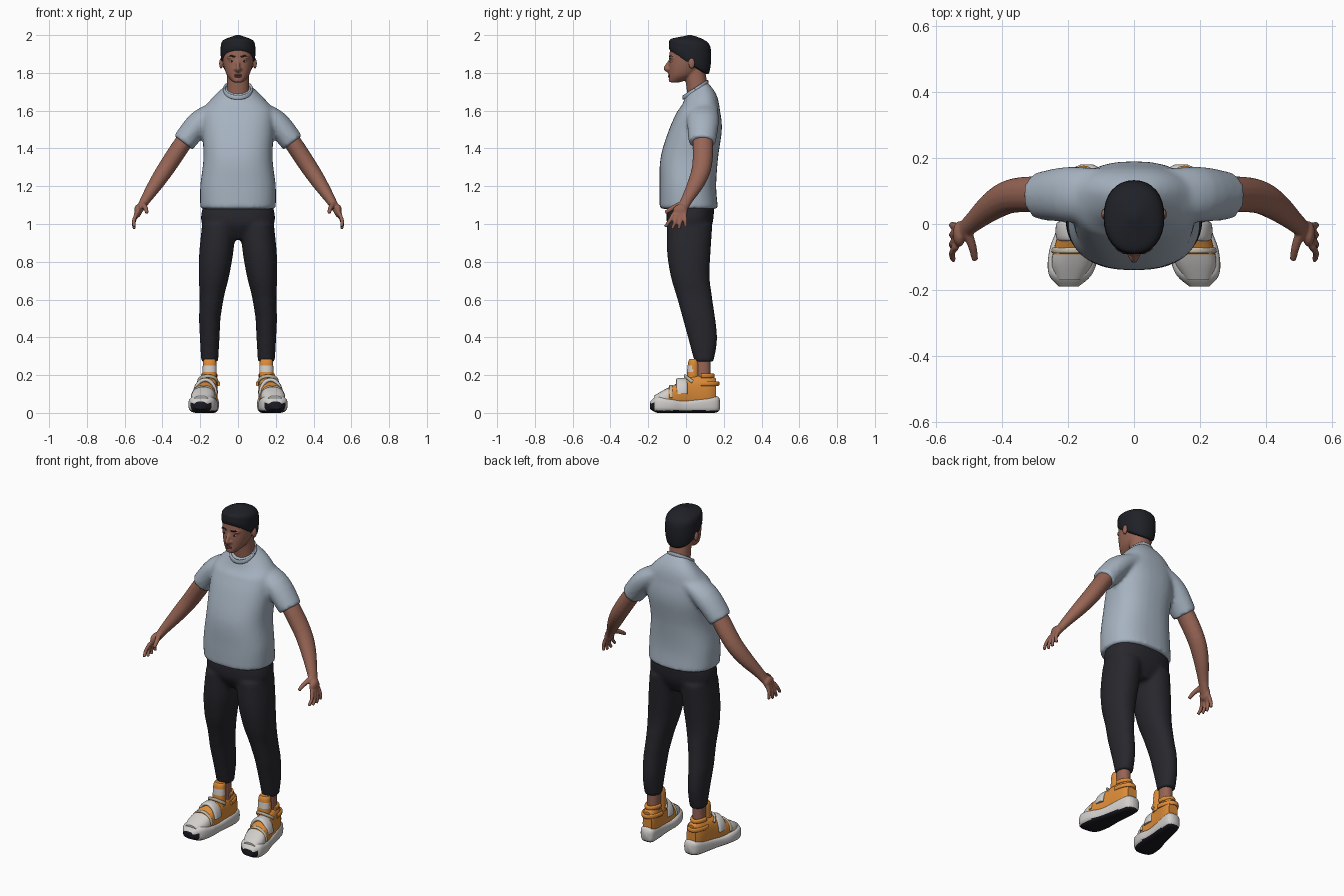
import bpy, bmesh, math
from mathutils import Vector

cube = bpy.data.objects.get("Cube")
if cube:
    bpy.data.objects.remove(cube, do_unlink=True)


def material(name, *rgb):
    mat = bpy.data.materials.new(name)
    mat.use_nodes = True
    mat.diffuse_color = (*rgb, 1)
    mat.node_tree.nodes["Principled BSDF"].inputs["Base Color"].default_value = (*rgb, 1)
    return mat


SHIRT = material("pale blue cotton", .38, .45, .53)
PANTS = material("charcoal fabric", .02, .02, .026)
HAIR = material("black hair", .014, .015, .02)
SKIN = material("brown skin", .31, .13, .09)
LIPS = material("lip brown", .22, .08, .06)
ORANGE = material("orange suede", .72, .26, .04)
WHITE = material("off white rubber", .64, .62, .6)
CREAM = material("cream strap", .56, .5, .38)
DARK = material("dark rubber", .01, .01, .015)

X, Y, Z = Vector((1, 0, 0)), Vector((0, 1, 0)), Vector((0, 0, 1))


def spline(rows, steps):
    """Catmull-Rom curve through rows of numbers."""
    rows = [rows[0], *rows, rows[-1]]
    result = []
    for before, start, end, after in zip(rows, rows[1:], rows[2:], rows[3:]):
        for i in range(steps):
            t = i / steps
            result.append([q + t / 2 * (r - p + t * (2*p - 5*q + 4*r - s + t * (3*(q - r) + s - p)))
                           for p, q, r, s in zip(before, start, end, after)])
    return result + [rows[-1]]


def skin(bm, rings, sides, power, mirror):
    """Close a surface over superellipse rings of (centre, u axis, v axis)."""
    for side in (1, -1) if mirror else (1,):
        loops = []
        for center, u, v in rings:
            loop = []
            for j in range(sides):
                angle = math.tau * j / sides
                cu, cv = (math.copysign(abs(f) ** (2 / power), f) for f in (math.cos(angle), math.sin(angle)))
                point = center + u * cu + v * cv
                loop.append(bm.verts.new((point.x * side, point.y, point.z)))
            loops.append(loop)
        for low, high in zip(loops, loops[1:]):
            for j in range(sides):
                k = (j + 1) % sides
                bm.faces.new((low[j], low[k], high[k], high[j]))
        bm.faces.new(loops[0])
        bm.faces.new(loops[-1])


def stack(bm, rows, axis=Z, middle=lambda level: 0, tilt=lambda level: 0,
          sides=32, power=2.2, steps=6, mirror=False):
    """Slices across an axis; each row is level, near edge, far edge, half width."""
    across = Y if axis == Z else Z
    rings = []
    for level, near, far, half in spline(rows, steps):
        center = X * middle(level) + axis * level + across * (near + far) / 2
        v = (across + axis * tilt(level)) * max(far - near, .001) / 2
        rings.append((center, X * max(half, .001), v))
    skin(bm, rings, sides, power, mirror)


def tube(bm, rows, ref=Y, sides=16, power=2, steps=4, mirror=False):
    """Sweep along a path; each row is x, y, z, radius towards ref, other radius."""
    points = spline(rows, steps)
    centers = [Vector(p[:3]) for p in points]
    rings = []
    for i, p in enumerate(points):
        along = (centers[min(i + 1, len(points) - 1)] - centers[max(i - 1, 0)]).normalized()
        u = (ref - along * ref.dot(along)).normalized()
        rings.append((centers[i], u * p[3], along.cross(u) * p[4]))
    skin(bm, rings, sides, power, mirror)


def band(bm, center, u, v, width, thick, turn=math.pi, ref=Y, mirror=True):
    """A strap following part of an ellipse."""
    rows = []
    for i in range(25):
        angle = turn * i / 24
        rows.append((*(Vector(center) + u * math.cos(angle) + v * math.sin(angle)), width, thick))
    tube(bm, rows, ref, power=2.6, steps=1, mirror=mirror)


def ball(bm, center, radii, mirror=False):
    rings = []
    for i in range(9):
        angle = math.pi * (i / 8 - .5)
        round_off = max(math.cos(angle), .01)
        rings.append((Vector(center) + Z * radii[2] * math.sin(angle),
                      X * radii[0] * round_off, Y * radii[1] * round_off))
    skin(bm, rings, 16, 2, mirror)


def finish(bm, name, *mats, rule=None, voxel=0, soften=0):
    bmesh.ops.recalc_face_normals(bm, faces=bm.faces)
    if rule:
        for face in bm.faces:
            face.material_index = int(rule(face.calc_center_median()))
    mesh = bpy.data.meshes.new(name)
    bm.to_mesh(mesh)
    bm.free()
    for mat in mats:
        mesh.materials.append(mat)
    ob = bpy.data.objects.new(name, mesh)
    bpy.context.collection.objects.link(ob)
    bpy.ops.object.select_all(action="DESELECT")
    ob.select_set(True)
    bpy.context.view_layer.objects.active = ob
    bpy.ops.object.shade_smooth_by_angle(angle=math.radians(50))
    if voxel:
        # fuse overlapping volumes into one soft surface
        fuse = ob.modifiers.new("fuse", "REMESH")
        fuse.mode, fuse.voxel_size, fuse.use_smooth_shade = "VOXEL", voxel, True
        ob.modifiers.new("soften", "SMOOTH").iterations = soften


# T-shirt: torso and sleeves, then the neck band
bm = bmesh.new()
stack(bm, [(1.08, -.14, .17, .2), (1.2, -.14, .16, .2), (1.35, -.135, .17, .183), (1.5, -.09, .19, .19),
           (1.6, -.045, .18, .185), (1.66, -.02, .16, .14), (1.72, 0, .11, .07)],
      tilt=lambda z: max(0, 5 * (z - 1.6)), power=2.4)
tube(bm, [(.1, .09, 1.61, .08, .045), (.2, .09, 1.54, .085, .065), (.29, .085, 1.43, .072, .062)], mirror=True)
finish(bm, "t_shirt", SHIRT, voxel=.011, soften=6)
bm = bmesh.new()
band(bm, (0, .05, 1.71), X * .073, Y * .063 + Z * .04, .012, .006, math.tau, Z, mirror=False)
finish(bm, "shirt_collar", SHIRT)

# Trousers: hips and legs
bm = bmesh.new()
stack(bm, [(1.1, -.1, .15, .185), (1, -.1, .14, .19), (.92, -.05, .1, .08)], power=2.4)
stack(bm, [(1, -.1, .14, .09), (.85, -.1, .13, .09), (.72, -.08, .125, .08), (.6, -.045, .14, .063),
           (.4, .01, .165, .052), (.27, .045, .145, .045)],
      middle=lambda z: min(.15, .2 - .1 * z), mirror=True)
finish(bm, "trousers", PANTS, voxel=.011, soften=5)
bm = bmesh.new()
stack(bm, [(.12, .05, .13, .034), (.3, .05, .13, .034)], middle=lambda z: .15, mirror=True)
finish(bm, "ankles", SKIN)

# Arms, palms, fingers and thumbs
bm = bmesh.new()
tube(bm, [(.22, .09, 1.52, .05, .045), (.29, .09, 1.43, .055, .047), (.37, .085, 1.31, .052, .046),
          (.43, .055, 1.22, .045, .04), (.495, 0, 1.12, .03, .026), (.54, -.04, 1.04, .03, .014)], mirror=True)
ball(bm, (.53, -.03, 1.07), (.02, .04, .035), mirror=True)
for i in range(4):
    root, tip, drop = .02 * i - .066, .036 * i - .11, .012 * math.sin(i)
    tube(bm, [(.538, root, 1.055, .011, .011), (.552, (root + tip) / 2, 1.015 - drop, .01, .01),
              (.548, tip, .985 - drop, .009, .009)], mirror=True)
tube(bm, [(.507, -.02, 1.11, .016, .014), (.49, -.07, 1.085, .013, .013), (.482, -.11, 1.06, .01, .01)],
     ref=X, mirror=True)
finish(bm, "arms", SKIN, voxel=.0055, soften=3)

# Head, neck, nose, chin, brow and ears
bm = bmesh.new()
stack(bm, [(1.75, -.09, -.03, .025), (1.79, -.09, .05, .06), (1.86, -.09, .11, .08),
           (1.94, -.08, .11, .078), (1.98, -.04, .08, .04)])
stack(bm, [(1.64, .01, .13, .07), (1.7, .005, .12, .06), (1.82, -.01, .1, .058)])
tube(bm, [(0, -.08, 1.87, .008, .008), (0, -.1, 1.84, .01, .01), (0, -.107, 1.823, .012, .012),
          (0, -.09, 1.81, .01, .012)], ref=X)
ball(bm, (.012, -.092, 1.82), (.009, .012, .008), mirror=True)
ball(bm, (0, -.076, 1.766), (.022, .017, .016))
ball(bm, (.033, -.07, 1.882), (.028, .018, .009), mirror=True)
ball(bm, (.09, .03, 1.85), (.01, .018, .03), mirror=True)
finish(bm, "head", SKIN, voxel=.0055, soften=3)

# Facial details
bm = bmesh.new()
ball(bm, (.033, -.077, 1.861), (.014, .008, .0055), mirror=True)
finish(bm, "eyes", WHITE)
bm = bmesh.new()
ball(bm, (.033, -.083, 1.861), (.005, .004, .005), mirror=True)
finish(bm, "irises", DARK)
bm = bmesh.new()
tube(bm, [(.015, -.088, 1.884, .003, .004), (.035, -.086, 1.89, .003, .004), (.056, -.069, 1.884, .002, .003)],
     mirror=True)
finish(bm, "eyebrows", HAIR)
bm = bmesh.new()
ball(bm, (0, -.089, 1.788), (.021, .007, .004))
ball(bm, (0, -.088, 1.78), (.018, .008, .005))
finish(bm, "lips", LIPS)

# Short hair with a hairline sloping to the nape
bm = bmesh.new()
stack(bm, [(1.84, -.04, .1, .07), (1.86, -.085, .123, .087), (1.92, -.09, .133, .092),
           (1.97, -.075, .118, .08), (2, .01, .03, .01)], tilt=lambda z: 4 * (z - 2))
finish(bm, "hair", HAIR)


# Trainers, toes turned slightly out
def foot_line(y):
    return .17 - .15 * y


bm = bmesh.new()
stack(bm, [(-.19, .02, .06, .03), (-.15, 0, .09, .067), (-.08, 0, .08, .075), (0, 0, .07, .06),
           (.15, 0, .09, .046), (.18, .02, .07, .02)],
      Y, foot_line, sides=40, power=3.2, mirror=True)
finish(bm, "shoe_soles", WHITE, DARK, rule=lambda c: c.z < .013 or (c.y < -.165 and c.z < .05))
bm = bmesh.new()
stack(bm, [(-.17, .03, .09, .04), (-.12, .02, .12, .062), (-.06, .02, .15, .06), (.02, .02, .19, .05),
           (.12, .02, .2, .045), (.16, .03, .18, .03)],
      Y, foot_line, power=2.6, mirror=True)
finish(bm, "shoe_uppers", ORANGE, WHITE, rule=lambda c: c.y < -.095)
bm = bmesh.new()
stack(bm, [(.15, 0, .07, .038), (.26, .01, .07, .036), (.285, .02, .06, .028)],
      middle=lambda z: .15, steps=10, mirror=True)
finish(bm, "shoe_tongues", ORANGE, WHITE, rule=lambda c: .22 < c.z < .25 and c.y < .035)

# Straps over the foot, and loops round the heel
bm = bmesh.new()
band(bm, (foot_line(-.02), -.022, .1), X * .054, Z * .075, .03, .011)
finish(bm, "instep_straps", WHITE)
bm = bmesh.new()
band(bm, (foot_line(-.08), -.08, .08), X * .062, Z * .063, .009, .006)
band(bm, (.16, .035, .165), X * .05, Z * .03 - Y * .04, .009, .006, ref=Z)
finish(bm, "lace_straps", CREAM)
bm = bmesh.new()
band(bm, (.152, .08, .155), X * .05, Y * .09, .012, .007, ref=Z)
band(bm, (.152, .08, .197), X * .036, Y * .063, .012, .009, ref=Z)
finish(bm, "heel_loops", ORANGE)
